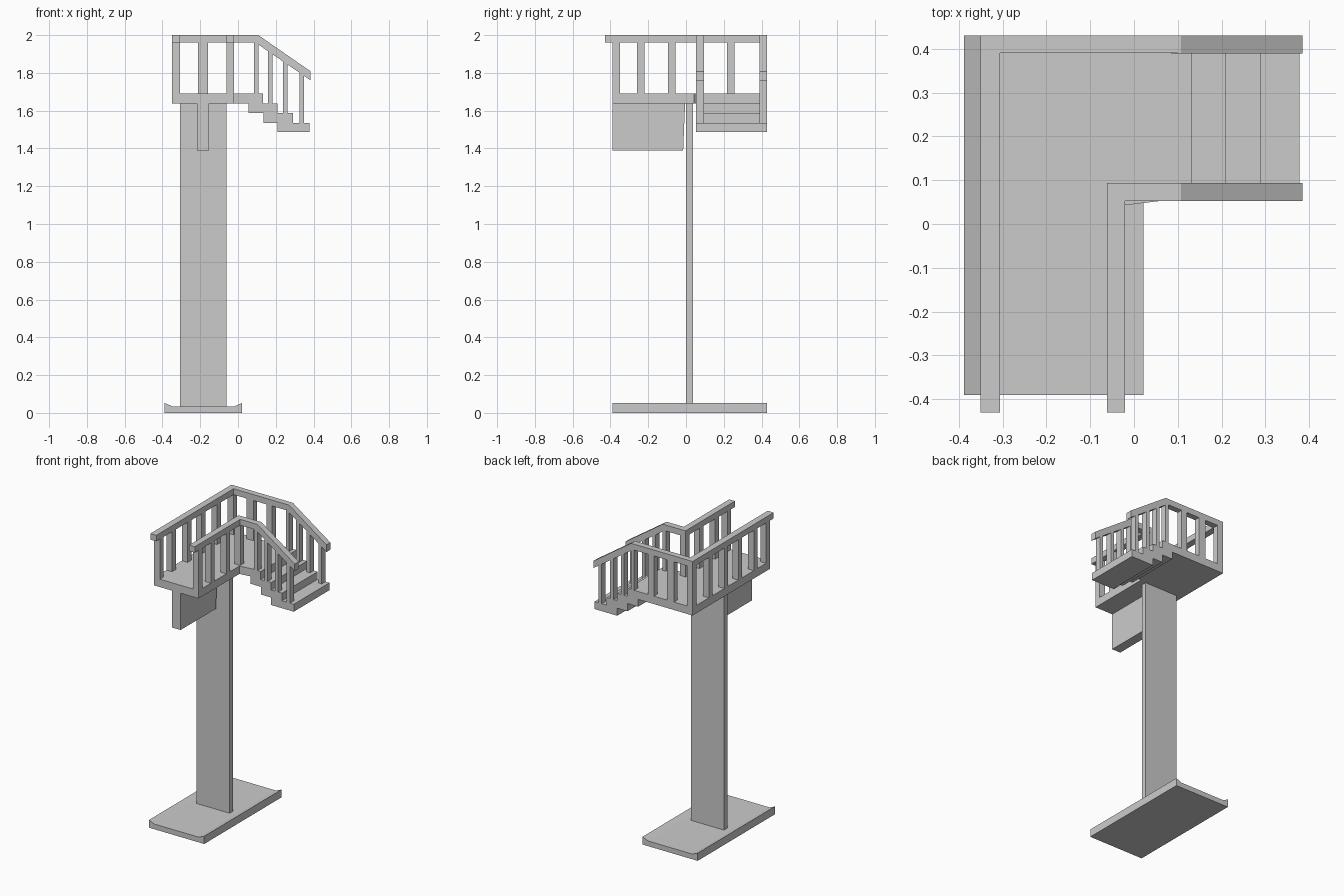
import bpy, bmesh
from mathutils import Vector

if "Cube" in bpy.data.objects:
    bpy.data.objects.remove(bpy.data.objects["Cube"])

# Places a 2D profile point at depth d along each extrusion axis
MAP = {
    "x": lambda p, d: Vector((d, p[0], p[1])),
    "y": lambda p, d: Vector((p[0], d, p[1])),
    "z": lambda p, d: Vector((p[0], p[1], d)),
}


def prism(name, profile, axis, d0, d1):
    """Extrude a flat profile along an axis from d0 to d1."""
    bm = bmesh.new()
    face = bm.faces.new([bm.verts.new(MAP[axis](p, d0)) for p in profile])
    new = bmesh.ops.extrude_face_region(bm, geom=[face])["geom"]
    shift = MAP[axis]((0, 0), d1 - d0)
    bmesh.ops.translate(bm, vec=shift,
                        verts=[g for g in new if isinstance(g, bmesh.types.BMVert)])
    bmesh.ops.recalc_face_normals(bm, faces=bm.faces)
    mesh = bpy.data.meshes.new(name)
    bm.to_mesh(mesh)
    bm.free()
    obj = bpy.data.objects.new(name, mesh)
    bpy.context.collection.objects.link(obj)
    return obj


def box(name, x0, x1, y0, y1, z0, z1):
    return prism(name, [(x0, y0), (x1, y0), (x1, y1), (x0, y1)], "z", z0, z1)


# Ground plate with raised long edges
prism("base_plate", [(-.388, 0), (.022, 0), (.022, .052), (-.02, .035),
                     (-.348, .035), (-.388, .052)], "y", -.39, .43)

# Flat support column and hanging beam
box("support_column", -.308, -.062, 0, .037, .034, 1.64)
prism("hanging_beam", [(-.39, 1.39), (-.015, 1.39), (-.005, 1.64), (-.39, 1.64)],
      "x", -.217, -.153)

# L-shaped deck
FLOOR, RAIL_LOW, TOP = 1.69, 1.96, 2.0
prism("deck", [(-.35, -.39), (-.02, -.39), (-.02, .043), (.055, .052),
               (.055, .43), (-.35, .43)], "z", 1.637, FLOOR)

# Staircase continuing from the deck
prism("stairs", [(.055, FLOOR), (.132, FLOOR), (.132, 1.637), (.21, 1.637),
                 (.21, 1.587), (.29, 1.587), (.29, 1.536), (.378, 1.536),
                 (.378, 1.486), (.21, 1.486), (.21, 1.536), (.134, 1.536),
                 (.134, 1.588), (.055, 1.588)], "y", .052, .43)

# Level handrails: outer runs along left and back, inner turns the corner
prism("outer_handrail", [(-.35, -.43), (-.306, -.43), (-.306, .39), (.1, .39),
                         (.1, .43), (-.35, .43)], "z", RAIL_LOW, TOP)
prism("inner_handrail", [(-.062, -.43), (-.02, -.43), (-.02, .052), (.1, .052),
                         (.1, .094), (-.062, .094)], "z", RAIL_LOW, TOP)

# Deck railing posts
for i, y in enumerate((-.37, -.24, -.075, .073, .238, .41)):
    box(f"left_post_{i}", -.35, -.308, y - .02, y + .02, FLOOR, RAIL_LOW)
    if i < 4:
        box(f"right_post_{i}", -.062, -.02, y - .02, y + .02, FLOOR, RAIL_LOW)
for i, x in enumerate((-.185, -.041)):
    half = (.026, .021)[i]
    box(f"back_post_{i}", x - half, x + half, .39, .43, FLOOR, RAIL_LOW)


def under(x):
    """Height just inside the underside of the sloping handrail."""
    return RAIL_LOW - max(0, x - .095) * .69 + .004


# Sloping handrails and their balusters on both sides of the stairs
for side, y0, y1 in (("front", .052, .094), ("back", .389, .43)):
    prism(f"{side}_stair_handrail", [(.093, RAIL_LOW), (.1, TOP), (.107, TOP),
                                     (.385, 1.808), (.385, 1.76)], "y", y0, y1)
    for i, (x, z) in enumerate(((.096, FLOOR), (.171, 1.637), (.25, 1.587), (.337, 1.536))):
        a, b = x - .012, x + .012
        prism(f"{side}_baluster_{i}", [(a, z), (b, z), (b, under(b)), (a, under(a))],
              "y", y0, y1)
